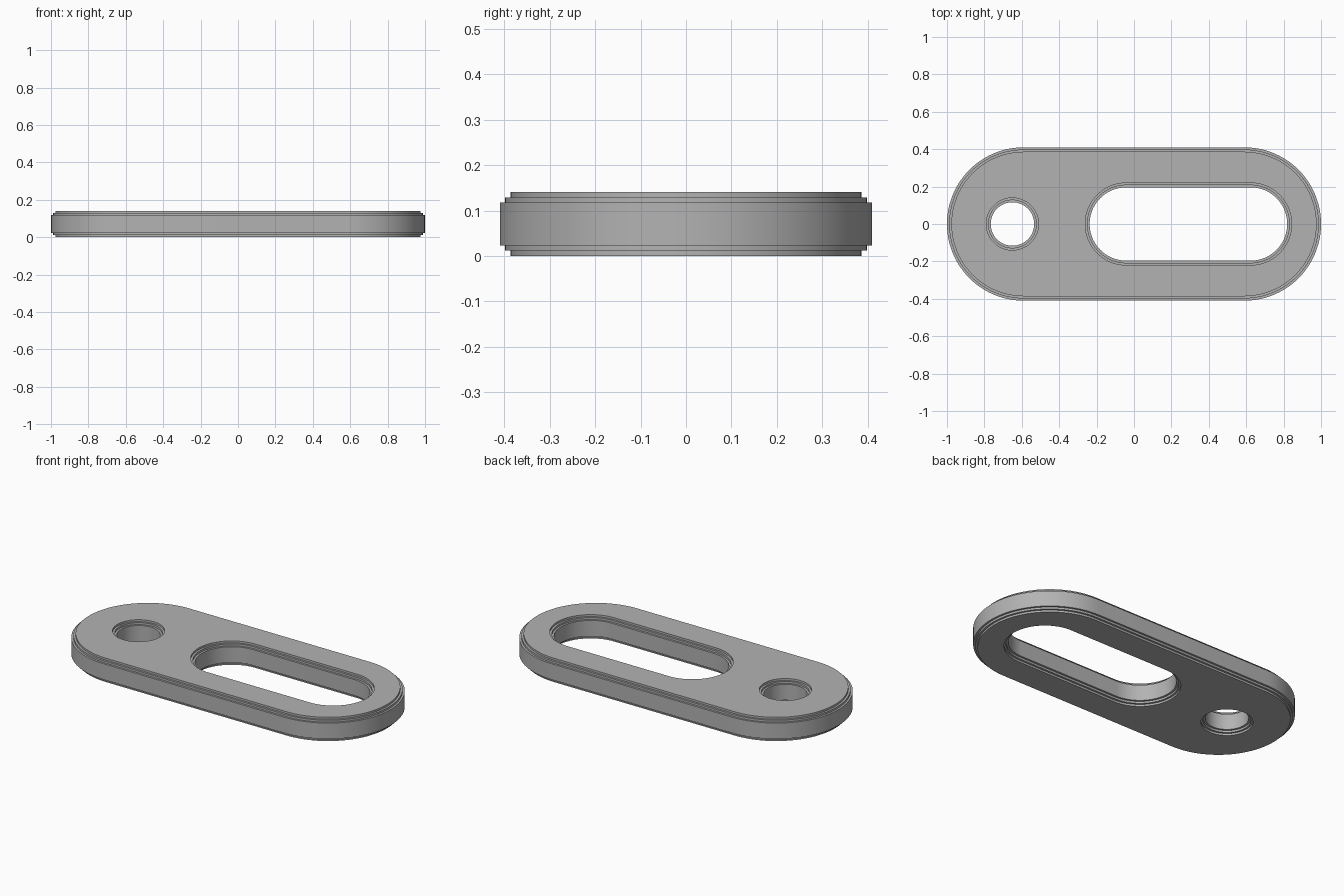
import bpy, bmesh, math

cube = bpy.data.objects.get("Cube")
if cube:
    bpy.data.objects.remove(cube, do_unlink=True)

HEIGHT = 0.141
STEP = 0.0118          # width and height of one edge step
SEGMENTS = 48          # segments per half circle

grey = bpy.data.materials.new("mid grey")
grey.use_nodes = True
colour = (0.45, 0.45, 0.45, 1)
grey.diffuse_color = colour
grey.node_tree.nodes["Principled BSDF"].inputs["Base Color"].default_value = colour

# Stepped edge: (inset in steps, height) from the bottom up
half = [(2, 0), (2, STEP), (1, STEP), (1, 2 * STEP), (0, 2 * STEP)]
EDGE = half + [(i, HEIGHT - z) for i, z in reversed(half)]


def ring(bm, centre, reach, radius, z):
    """Closed loop of vertices: a stadium, or a circle when reach is 0."""
    verts = []
    for side in (1, -1):
        for k in range(SEGMENTS + (1 if reach else 0)):
            a = math.pi * (k / SEGMENTS - 0.5) + (0 if side > 0 else math.pi)
            verts.append(bm.verts.new((centre + side * reach + radius * math.cos(a),
                                       radius * math.sin(a), z)))
    return verts


def stepped_wall(bm, centre, reach, radius, direction):
    """Stepped wall; direction -1 insets an outline, +1 widens a hole."""
    rings = [ring(bm, centre, reach, radius + direction * i * STEP, z) for i, z in EDGE]
    for low, high in zip(rings, rings[1:]):
        for k in range(len(low)):
            n = (k + 1) % len(low)
            bm.faces.new((low[k], low[n], high[n], high[k]))
    return rings[0], rings[-1]


bm = bmesh.new()
walls = [
    stepped_wall(bm, 0, 0.59, 0.41, -1),          # outer outline
    stepped_wall(bm, -0.65, 0, 0.116, 1),         # round hole
    stepped_wall(bm, 0.291, 0.332, 0.196, 1),     # long slot
]

# Flat bottom and top, filled around the openings
for cap, normal in ((0, (0, 0, -1)), (1, (0, 0, 1))):
    edges = []
    for wall in walls:
        loop = wall[cap]
        edges += [bm.edges.get((loop[k - 1], loop[k])) for k in range(len(loop))]
    bmesh.ops.triangle_fill(bm, use_beauty=True, use_dissolve=False,
                            edges=edges, normal=normal)
bmesh.ops.recalc_face_normals(bm, faces=bm.faces)

mesh = bpy.data.meshes.new("slotted_plate")
bm.to_mesh(mesh)
bm.free()
mesh.materials.append(grey)
plate = bpy.data.objects.new("slotted_plate", mesh)
bpy.context.collection.objects.link(plate)

bpy.ops.object.select_all(action="DESELECT")
plate.select_set(True)
bpy.context.view_layer.objects.active = plate
bpy.ops.object.shade_smooth_by_angle(angle=math.radians(30))
